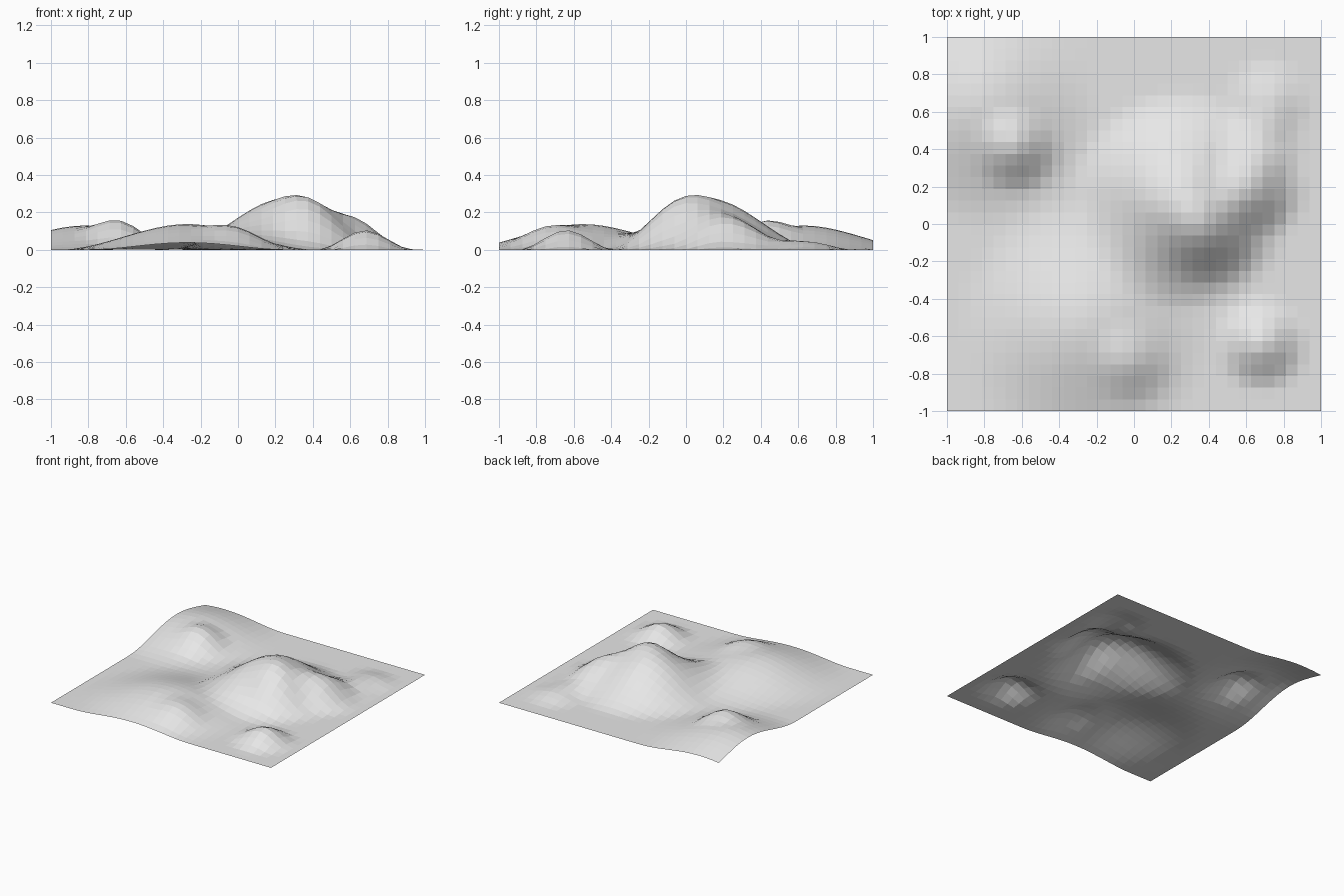
import bpy
import bmesh
from math import hypot

cube = bpy.data.objects.get("Cube")
if cube:
    bpy.data.objects.remove(cube, do_unlink=True)

# Mounds: centre x, centre y, height, radius
BROAD_HILLS = [
    (0.25, 0.12, 0.275, 0.60),     # main hill
    (-0.27, -0.55, 0.138, 0.69),   # front hill
    (-0.82, 0.63, 0.13, 0.65),     # back corner hill
]
SMALL_MOUNDS = [
    (-0.63, 0.40, 0.08, 0.25),     # knoll on the back corner hill
    (-0.01, -0.74, 0.045, 0.25),   # knoll on the front hill
    (0.68, -0.64, 0.105, 0.26),    # lone knoll
    (0.40, -0.06, 0.07, 0.29),     # ridge along the main hill
    (0.66, 0.20, 0.095, 0.28),
    (0.68, 0.42, 0.05, 0.25),
    (0.72, 0.65, 0.045, 0.25),
]


def mound_height(x, y, mound):
    """Smooth bell falloff from the mound centre to its rim."""
    cx, cy, height, radius = mound
    u = max(0.0, 1.0 - hypot(x - cx, y - cy) / radius)
    return height * u * u * (3 - 2 * u)


# Flat gridded sheet, raised by the sum of all mounds
bm = bmesh.new()
bmesh.ops.create_grid(bm, x_segments=32, y_segments=32, size=1.0)
for v in bm.verts:
    v.co.z = sum(mound_height(v.co.x, v.co.y, m)
                 for m in BROAD_HILLS + SMALL_MOUNDS)

mesh = bpy.data.meshes.new("terrain")
bm.to_mesh(mesh)
bm.free()
terrain = bpy.data.objects.new("terrain", mesh)
bpy.context.collection.objects.link(terrain)

# Plain grey ground
grey = bpy.data.materials.new("light_grey")
grey.use_nodes = True
grey.diffuse_color = (0.8, 0.8, 0.8, 1)
grey.node_tree.nodes["Principled BSDF"].inputs["Base Color"].default_value = (0.8, 0.8, 0.8, 1)
mesh.materials.append(grey)
